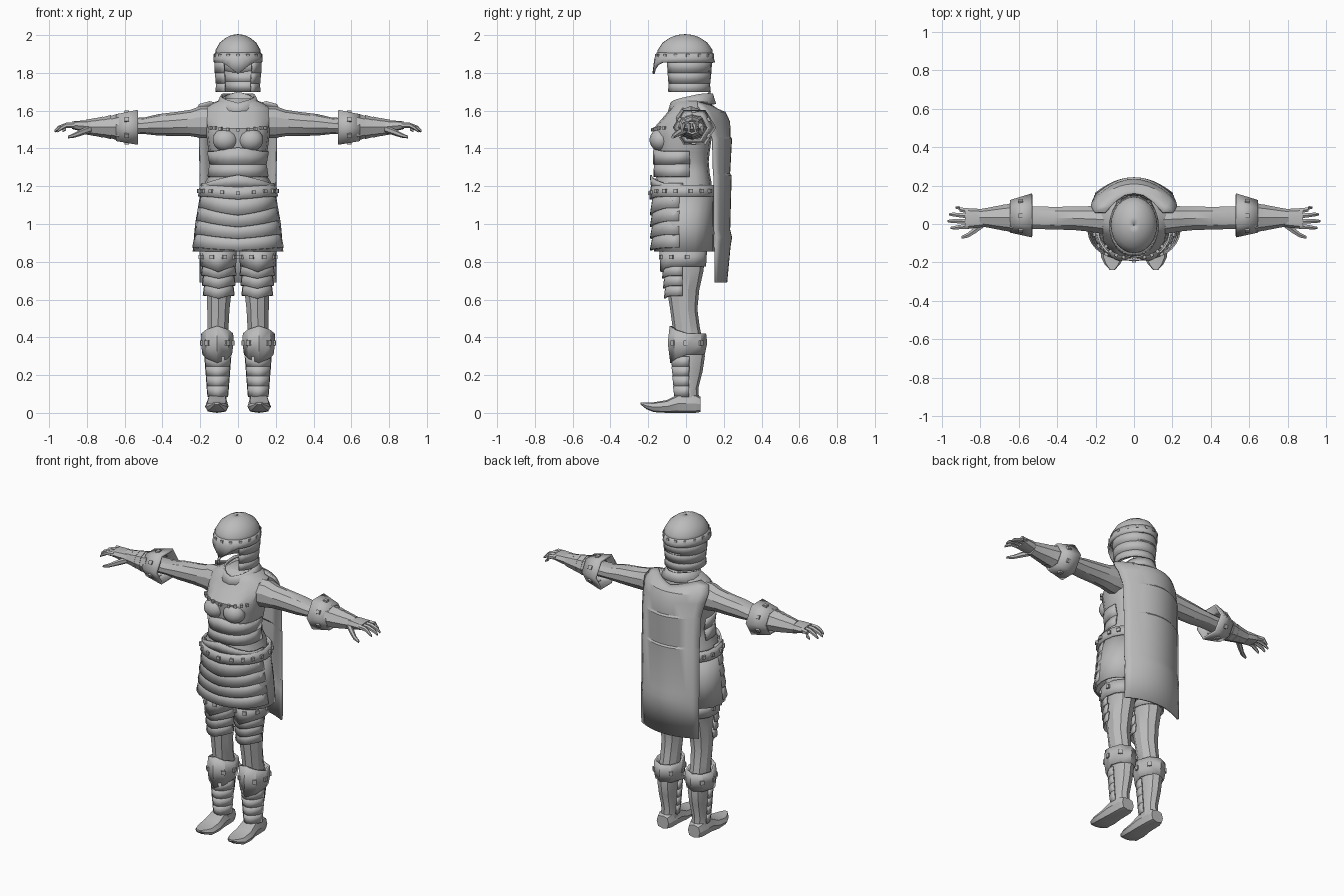
import bpy, bmesh, math
from mathutils import Matrix, Vector

steel = bpy.data.materials.new("grey_steel")
steel.diffuse_color = (0.5, 0.5, 0.5, 1)

# (u, v, w) to world for shapes running along z, x or y
AXES = {"z": lambda u, v, w: (u, v, w),
        "x": lambda u, v, w: (w, u, v),
        "y": lambda u, v, w: (v, w, u)}


def finish(name, bm, thick=0, mirror=False, angle=30):
    bmesh.ops.recalc_face_normals(bm, faces=bm.faces)
    me = bpy.data.meshes.new(name)
    bm.to_mesh(me)
    bm.free()
    me.materials.append(steel)
    ob = bpy.data.objects.new(name, me)
    bpy.context.collection.objects.link(ob)
    bpy.ops.object.select_all(action="DESELECT")
    ob.select_set(True)
    bpy.context.view_layer.objects.active = ob
    bpy.ops.object.shade_smooth_by_angle(angle=math.radians(angle))
    if thick:
        m = ob.modifiers.new("thickness", "SOLIDIFY")
        m.thickness, m.offset = thick, 0
    if mirror:
        ob.modifiers.new("mirror", "MIRROR")
    return ob


def ring_point(sec, a, e=1, width=45):
    """Point on a section (w, cu, cv, ru, rv, dip); angle 0 is the front."""
    w, cu, cv, ru, rv = sec[:5]
    dip = sec[5] if len(sec) > 5 else 0
    s, c = math.sin(math.radians(a)), math.cos(math.radians(a))
    s, c = math.copysign(abs(s) ** e, s), math.copysign(abs(c) ** e, c)
    turn = abs((a + 180) % 360 - 180)
    return cu + ru * s, cv - rv * c, w - dip * max(0, 1 - turn / width)


def loft(name, secs, n=12, axis="z", e=1, mirror=False, angle=30):
    """Closed solid through elliptical sections."""
    bm = bmesh.new()
    rings = [[bm.verts.new(AXES[axis](*ring_point(s, 360 * i / n, e))) for i in range(n)] for s in secs]
    for r, q in zip(rings, rings[1:]):
        for i in range(n):
            j = (i + 1) % n
            bm.faces.new((r[i], r[j], q[j], q[i]))
    bm.faces.new(rings[0])
    bm.faces.new(rings[-1])
    return finish(name, bm, 0, mirror, angle)


def plate(name, secs, n=12, arc=360, mid=0, width=45, axis="z", e=1, thick=0.01, mirror=False):
    """Open bent plate or full band; dips make pointed edges."""
    bm = bmesh.new()
    rings = [[bm.verts.new(AXES[axis](*ring_point(s, mid - arc / 2 + arc * i / n, e, width)))
              for i in range(n + 1)] for s in secs]
    for r, q in zip(rings, rings[1:]):
        for i in range(n):
            bm.faces.new((r[i], r[i + 1], q[i + 1], q[i]))
    bmesh.ops.remove_doubles(bm, verts=bm.verts, dist=0.0001)
    return finish(name, bm, thick, mirror)


def studs(name, sec, angles, size=0.018, axis="z", e=1, width=45, mirror=False):
    bm = bmesh.new()
    for a in angles:
        p = AXES[axis](*ring_point(sec, a, e, width))
        ax = AXES[axis](*ring_point((0, 0, 0, 1, 1), a))
        rot = Vector(ax).to_track_quat("Z", "Y").to_matrix().to_4x4()
        bmesh.ops.create_cube(bm, size=size, matrix=Matrix.Translation(p) @ rot)
    finish(name, bm, 0, mirror)


# Helmet: dome, pointed brow band, open-faced neck guard
plate("helmet_dome", [(1.87, 0, -.005, .12, .146), (1.92, 0, -.005, .114, .14), (1.957, 0, -.005, .093, .115),
                      (1.983, 0, -.005, .06, .076), (1.996, 0, -.005, .03, .04), (2.0, 0, -.005, .002, .002)], 24)
plate("helmet_brow", [(1.855, 0, -.012, .122, .16, .06), (1.875, 0, -.01, .124, .152), (1.905, 0, -.005, .119, .145)],
      24, width=38, thick=.012)
studs("helmet_studs", (1.892, 0, -.007, .122, .15), range(0, 360, 24), .016)
for i, (z0, z1, r0, r1) in enumerate([(1.80, 1.87, .12, .122), (1.745, 1.81, .114, .119), (1.70, 1.755, .117, .109)]):
    plate(f"neck_guard_{i}", [(z0, 0, .005, r0, r0 + .005), (z1, 0, .005, r1, r1 + .007)],
          18, arc=286, mid=180, thick=.009)

# Collar
plate("inner_collar", [(1.60, 0, .03, .085, .10), (1.70, 0, .03, .072, .095, .06)], 16, width=180)
plate("outer_collar", [(1.635, 0, .03, .125, .125, .06), (1.665, 0, .03, .10, .115, .05), (1.69, 0, .03, .088, .108, .05)],
      16, width=120)

# Torso
loft("torso", [(1.14, 0, -.015, .185, .15), (1.22, 0, -.015, .175, .15), (1.27, 0, -.015, .145, .14),
               (1.33, 0, -.015, .14, .135), (1.38, 0, -.015, .155, .14), (1.45, 0, -.015, .165, .15),
               (1.505, 0, -.015, .17, .158), (1.56, 0, .012, .175, .137), (1.615, 0, .032, .172, .11),
               (1.645, 0, .035, .125, .1), (1.665, 0, .035, .07, .07)], 16, e=.8)
plate("waist_plate", [(1.25, 0, -.015, .158, .152), (1.32, 0, -.015, .147, .15)], 12, arc=200, e=.85)
plate("rib_plate", [(1.315, 0, -.015, .147, .155), (1.385, 0, -.015, .16, .153, -.02)], 12, arc=200, e=.85)
studs("chest_studs", (1.508, 0, -.015, .17, .162, .01), range(-56, 57, 14), .016, e=.8)
bm = bmesh.new()
bmesh.ops.create_uvsphere(bm, u_segments=14, v_segments=9, radius=1,
                          matrix=Matrix.Translation((.068, -.135, 1.445)) @ Matrix.Diagonal((.068, .058, .06, 1)))
finish("breast_cup", bm, 0, True, 40)

# Belt with a peaked front
plate("belt", [(1.145, 0, -.015, .205, .172, .015), (1.205, 0, -.015, .196, .166, .01)], 20, e=.85, thick=.014)
plate("belt_peak", [(1.19, 0, -.015, .195, .165), (1.215, 0, -.015, .188, .172, -.045)], 16, arc=180, width=60, e=.85)
studs("belt_studs", (1.175, 0, -.015, .207, .175, .012), range(0, 360, 20), .02, e=.85)

# Skirt and overlapping front plates
plate("skirt", [(.855, 0, -.01, .235, .155), (1.0, 0, -.01, .222, .152), (1.16, 0, -.015, .195, .155)], 20, e=.85)
for i in range(4):
    z = .875 + i * .07
    r = .238 - i * .01
    plate(f"skirt_plate_{i}", [(z, 0, -.01, r, .176, .015 + .008 * i), (z + .085, 0, -.01, r - .018, .16, .02)],
          16, arc=168, width=60, e=.85, thick=.012)

# Cape: arched sheet over the shoulders with stepped folds
rows = [(.69, .2, .155, .212), (.88, .2, .155, .23), (.93, .2, .157, .238), (.97, .2, .15, .228), (1.255, .2, .15, .236),
        (1.265, .2, .147, .228), (1.45, .204, .142, .238), (1.46, .204, .138, .23), (1.54, .215, .115, .228),
        (1.59, .222, .09, .205), (1.63, .205, .06, .175), (1.645, .15, .06, .15)]
bm = bmesh.new()
grid = []
for z, w, edge, mid in rows:
    ts = [i / 6 - 1 for i in range(13)]
    sag = .035 if z > 1.62 else 0
    grid.append([bm.verts.new((w * t, edge + (mid - edge) * (1 - t * t), z - sag * (1 - abs(t)))) for t in ts])
for r, q in zip(grid, grid[1:]):
    for i in range(12):
        bm.faces.new((r[i], r[i + 1], q[i + 1], q[i]))
finish("cape", bm, .012)

# Arms
loft("arm", [(.13, .02, 1.54, .08, .085), (.2, .025, 1.54, .074, .084), (.25, .027, 1.535, .068, .07),
             (.32, .03, 1.53, .064, .064), (.42, .03, 1.525, .062, .057), (.5, .033, 1.52, .062, .043),
             (.66, .033, 1.515, .055, .045)], 10, "x", mirror=True)

# Gauntlet: hexagonal cuff, studs, tapering wrist bands
plate("gauntlet_cuff", [(.53, .045, 1.512, .108, .1), (.645, .04, 1.51, .078, .075)], 6, mid=30, axis="x",
      thick=.014, mirror=True)
studs("cuff_studs", (.59, .042, 1.511, .084, .079), range(0, 360, 60), .024, "x", mirror=True)
for i in range(4):
    x, r = .63 + i * .042, 1 - i * .11
    loft(f"wrist_band_{i}", [(x, .033, 1.513, .078 * r, .072 * r), (x + .048, .033, 1.513, .066 * r, .058 * r)],
         8, "x", mirror=True)

# Hands
loft("palm", [(.77, .03, 1.513, .042, .035), (.82, .03, 1.518, .05, .03), (.88, .028, 1.523, .055, .02)],
     8, "x", .8, True)
for i, (y, tip, end) in enumerate([(.068, .085, .93), (.042, .05, .965), (.014, .015, .972), (-.012, -.02, .955)]):
    loft(f"finger_{i}", [(.865, y, 1.523, .014, .016), (.91, (y + tip) / 2, 1.522, .013, .014),
                         (end - .02, tip, 1.508, .011, .012), (end, tip, 1.492, .006, .007)], 6, "x", mirror=True)
loft("thumb", [(.775, .008, 1.505, .022, .02), (.825, -.03, 1.487, .02, .018), (.865, -.058, 1.47, .015, .013),
               (.9, -.07, 1.46, .008, .007)], 6, "x", mirror=True)

# Legs
loft("leg", [(.06, .108, .01, .05, .06), (.13, .107, .005, .047, .06), (.22, .107, .015, .055, .073),
             (.3, .107, .022, .06, .078), (.38, .107, .012, .058, .075), (.46, .105, 0, .058, .072),
             (.55, .104, -.012, .062, .072), (.65, .1, -.015, .07, .085), (.75, .098, -.008, .078, .1),
             (.9, .098, -.005, .082, .115)], 10, mirror=True)

# Thigh guards
plate("thigh_band", [(.775, .104, -.015, .088, .115, .03), (.855, .105, -.015, .092, .12)], 12, thick=.012, mirror=True)
studs("thigh_studs", (.825, .105, -.015, .094, .121), range(-100, 101, 40), .022, mirror=True)
for i in range(3):
    z, r = .62 + i * .053, .072 + i * .005
    plate(f"thigh_plate_{i}", [(z, .102, -.018, r + .008, r + .022, .015), (z + .062, .102, -.018, r, r + .014)],
          10, arc=180, mirror=True)

# Knee guards and shin plates
plate("knee_guard", [(.31, .11, .008, .072, .085, .045), (.37, .11, .008, .08, .098), (.42, .11, .01, .078, .09, -.04)],
      8, width=90, thick=.013, mirror=True)
studs("knee_studs", (.37, .11, .008, .079, .096), (-135, -85, -40, 40, 85, 135), .024, mirror=True)
for i in range(4):
    z, r = .085 + i * .052, .05 + i * .004
    plate(f"shin_plate_{i}", [(z, .107, .01, r, r + .016, .01), (z + .058, .107, .01, r + .005, r + .024)],
          8, arc=190, mirror=True)

# Boots with pointed upturned toes
loft("boot", [(.078, .045, .11, .04, .042), (.05, .05, .11, .05, .052), (-.04, .05, .11, .05, .055),
              (-.1, .034, .112, .034, .062), (-.17, .03, .113, .026, .06), (-.21, .038, .113, .018, .04),
              (-.24, .05, .113, .006, .012)], 8, "y", .7, True)
